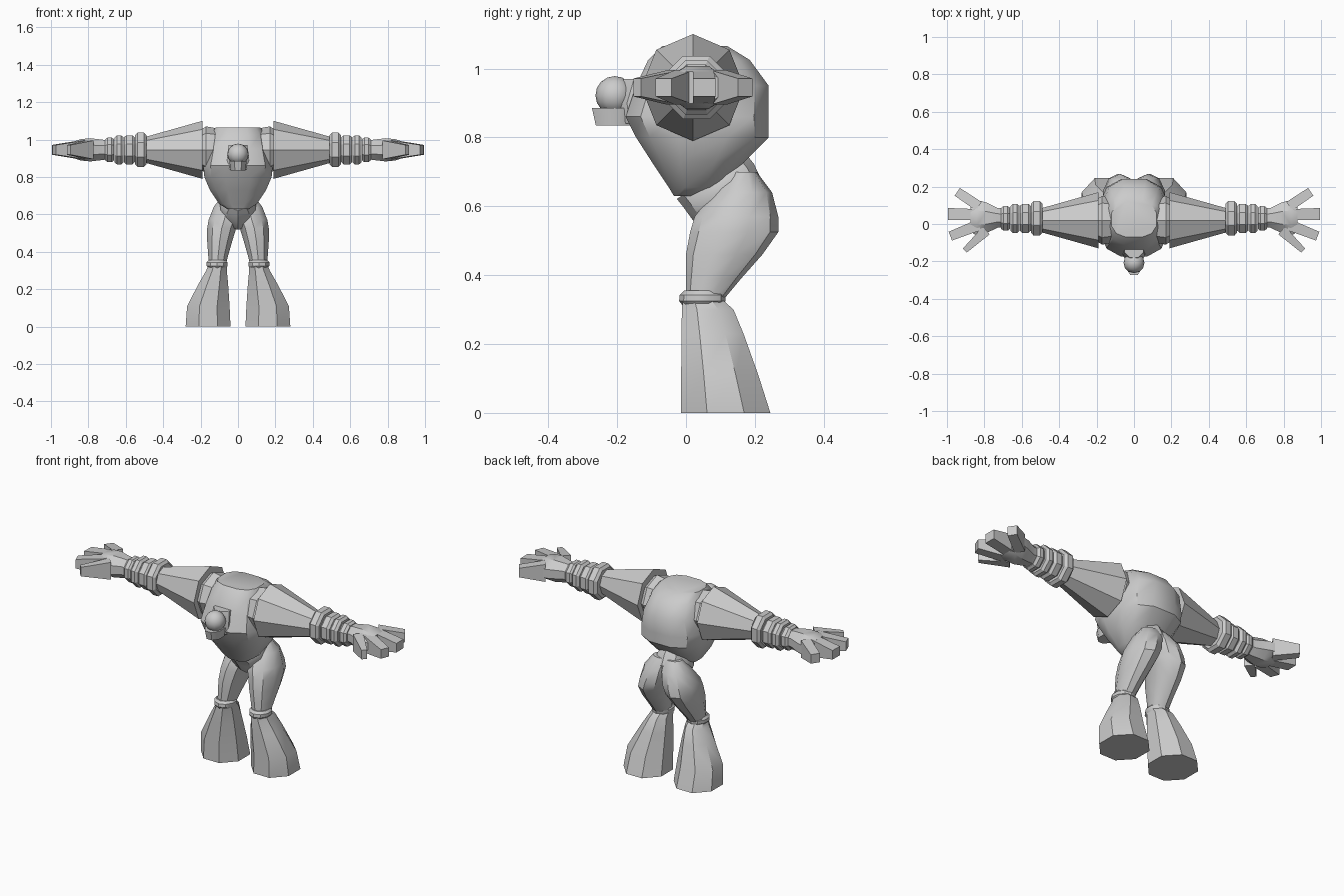
import bpy, bmesh, math
from mathutils import Vector

if "Cube" in bpy.data.objects:
    bpy.data.objects.remove(bpy.data.objects["Cube"])

grey = bpy.data.materials.new("grey")
grey.diffuse_color = (0.6, 0.6, 0.6, 1)
grey.use_nodes = True
grey.node_tree.nodes["Principled BSDF"].inputs["Base Color"].default_value = grey.diffuse_color


def finish(name, bm, angle=35):
    bmesh.ops.recalc_face_normals(bm, faces=bm.faces)
    me = bpy.data.meshes.new(name)
    bm.to_mesh(me)
    bm.free()
    me.materials.append(grey)
    ob = bpy.data.objects.new(name, me)
    bpy.context.collection.objects.link(ob)
    bpy.ops.object.select_all(action='DESELECT')
    ob.select_set(True)
    bpy.context.view_layer.objects.active = ob
    bpy.ops.object.shade_smooth_by_angle(angle=math.radians(angle))
    return ob


def oval(a0, a1, b0, b1, n=8, flat=True, p=1.0):
    """Polygon filling the box a0..a1, b0..b1; p below 1 makes it squarer."""
    off = 0.5 if flat else 0
    pts = []
    for i in range(n):
        t = 2 * math.pi * (i + off) / n
        c, s = math.cos(t), math.sin(t)
        pts.append((math.copysign(abs(c) ** p, c), math.copysign(abs(s) ** p, s)))
    ma, mb = max(q[0] for q in pts), max(q[1] for q in pts)
    return [((a0 + a1) / 2 + (a1 - a0) / 2 * u / ma,
             (b0 + b1) / 2 + (b1 - b0) / 2 * v / mb) for u, v in pts]


def loft(bm, rings):
    vs = [[bm.verts.new(c) for c in r] for r in rings]
    n = len(vs[0])
    for a, b in zip(vs, vs[1:]):
        for i in range(n):
            bm.faces.new((a[i], a[(i + 1) % n], b[(i + 1) % n], b[i]))
    bm.faces.new(vs[0][::-1])
    bm.faces.new(vs[-1])


def z_loft(name, secs, side=1, angle=35, **kw):
    """secs: z, x0, x1, y0, y1"""
    bm = bmesh.new()
    loft(bm, [[(side * x, y, z) for x, y in oval(x0, x1, y0, y1, **kw)]
              for z, x0, x1, y0, y1 in secs])
    return finish(name, bm, angle)


def x_loft(name, secs, side, angle=30, n=8, flat=False, cy=0.02, cz=0.945):
    """secs: x, y radius, z radius"""
    bm = bmesh.new()
    loft(bm, [[(side * x, y, z) for y, z in
               oval(cy - ry, cy + ry, cz - rz, cz + rz, n, flat)] for x, ry, rz in secs])
    return finish(name, bm, angle)


# barrel torso
z_loft("torso", [(z, -w, w, f, b) for z, w, f, b in (
    (0.63, 0.06, -0.035, 0.04), (0.655, 0.10, -0.05, 0.10), (0.73, 0.15, -0.10, 0.17),
    (0.80, 0.18, -0.145, 0.24), (0.86, 0.185, -0.175, 0.24), (0.95, 0.165, -0.145, 0.24),
    (1.025, 0.145, -0.11, 0.185), (1.065, 0.12, -0.07, 0.12))], n=12, p=0.75)

# tilted waist
bm = bmesh.new()
c, s = math.cos(math.radians(32)), math.sin(math.radians(32))
loft(bm, [[(x, cy + v * c, cz + v * s) for x, v in oval(-w, w, -h, h, 10)]
          for cy, cz, w, h in ((0.075, 0.685, 0.075, 0.12), (0.095, 0.66, 0.095, 0.12),
                               (0.125, 0.61, 0.09, 0.115), (0.14, 0.56, 0.05, 0.08))])
finish("waist", bm)

# head: domed skull, jaw and neck
bm = bmesh.new()
bmesh.ops.create_uvsphere(bm, u_segments=12, v_segments=8, radius=0.056)
for v in bm.verts:
    v.co += Vector((0, -0.207, 0.922))
finish("skull", bm, 40)
z_loft("jaw", [(0.835, -0.04, 0.04, -0.262, -0.15), (0.885, -0.046, 0.046, -0.273, -0.14)], n=8)
z_loft("neck", [(0.84, -0.05, 0.05, -0.19, -0.10), (0.90, -0.06, 0.06, -0.205, -0.09),
                (0.97, -0.05, 0.05, -0.18, -0.08)], n=8)

# fingers seen from above: base x, base y, tip x, tip y, base width, tip width
fingers = ((0.83, 0.095, 0.945, 0.172, 0.055, 0.05), (0.85, 0.05, 0.995, 0.053, 0.06, 0.065),
           (0.83, -0.005, 0.982, -0.065, 0.06, 0.05), (0.79, -0.035, 0.905, -0.142, 0.055, 0.03))

for side, tag in ((1, "right"), (-1, "left")):
    # shoulder collar and flared upper arm
    x_loft(tag + "_collar", [(0.09, 0.11, 0.11), (0.14, 0.125, 0.12), (0.17, 0.13, 0.125),
                             (0.195, 0.115, 0.11)], side)
    x_loft(tag + "_upper_arm", [(0.19, 0.15, 0.155), (0.51, 0.06, 0.065)], side)
    # forearm bands
    for i, (x0, x1, r) in enumerate(((0.49, 0.55, 0.092), (0.552, 0.61, 0.078),
                                     (0.612, 0.66, 0.078), (0.662, 0.71, 0.066))):
        e = 0.013
        x_loft(f"{tag}_band_{i + 1}", [(x0, r * .85, r * .85), (x0 + e, r, r), (x1 - e, r, r),
                                       (x1, r * .85, r * .85)], side, flat=True, cy=0.03)
    # palm and fingers
    x_loft(tag + "_palm", [(0.69, 0.05, 0.05), (0.73, 0.053, 0.055), (0.79, 0.082, 0.062),
                           (0.84, 0.095, 0.057), (0.875, 0.075, 0.046)], side, flat=True, cy=0.033)
    bm = bmesh.new()
    for bx, by, tx, ty, bw, tw in fingers:
        d = Vector((tx - bx, ty - by)).normalized()
        rings = []
        for x, y, w, h in ((bx, by, bw, 0.05), (tx, ty, tw, 0.026)):
            rings.append([(side * (x - d.y * u * w / 2), y + d.x * u * w / 2, 0.945 + k * h)
                          for u, k in ((-1, -1), (1, -1), (1, 1), (-1, 1))])
        loft(bm, rings)
    finish(tag + "_fingers", bm)
    # thigh with buttock
    z_loft(tag + "_thigh", [
        (0.33, 0.065, 0.155, 0.0, 0.11), (0.39, 0.05, 0.16, 0.0, 0.16),
        (0.46, 0.03, 0.165, 0.0, 0.222), (0.525, 0.01, 0.165, 0.012, 0.268),
        (0.57, -0.01, 0.157, 0.025, 0.268), (0.64, -0.02, 0.13, 0.08, 0.25),
        (0.70, -0.02, 0.085, 0.13, 0.205)], side, n=10)
    # knee ring
    z_loft(tag + "_knee", [(0.312, 0.063, 0.158, -0.01, 0.105), (0.325, 0.055, 0.168, -0.02, 0.115),
                           (0.343, 0.055, 0.168, -0.018, 0.115),
                           (0.355, 0.065, 0.158, -0.005, 0.105)], side, n=10)
    # flared boot
    z_loft(tag + "_boot", [(0, 0.04, 0.28, -0.015, 0.245), (0.11, 0.045, 0.272, -0.014, 0.21),
                           (0.23, 0.053, 0.21, -0.013, 0.167), (0.30, 0.06, 0.17, -0.012, 0.138),
                           (0.325, 0.06, 0.16, -0.01, 0.11)], side)
